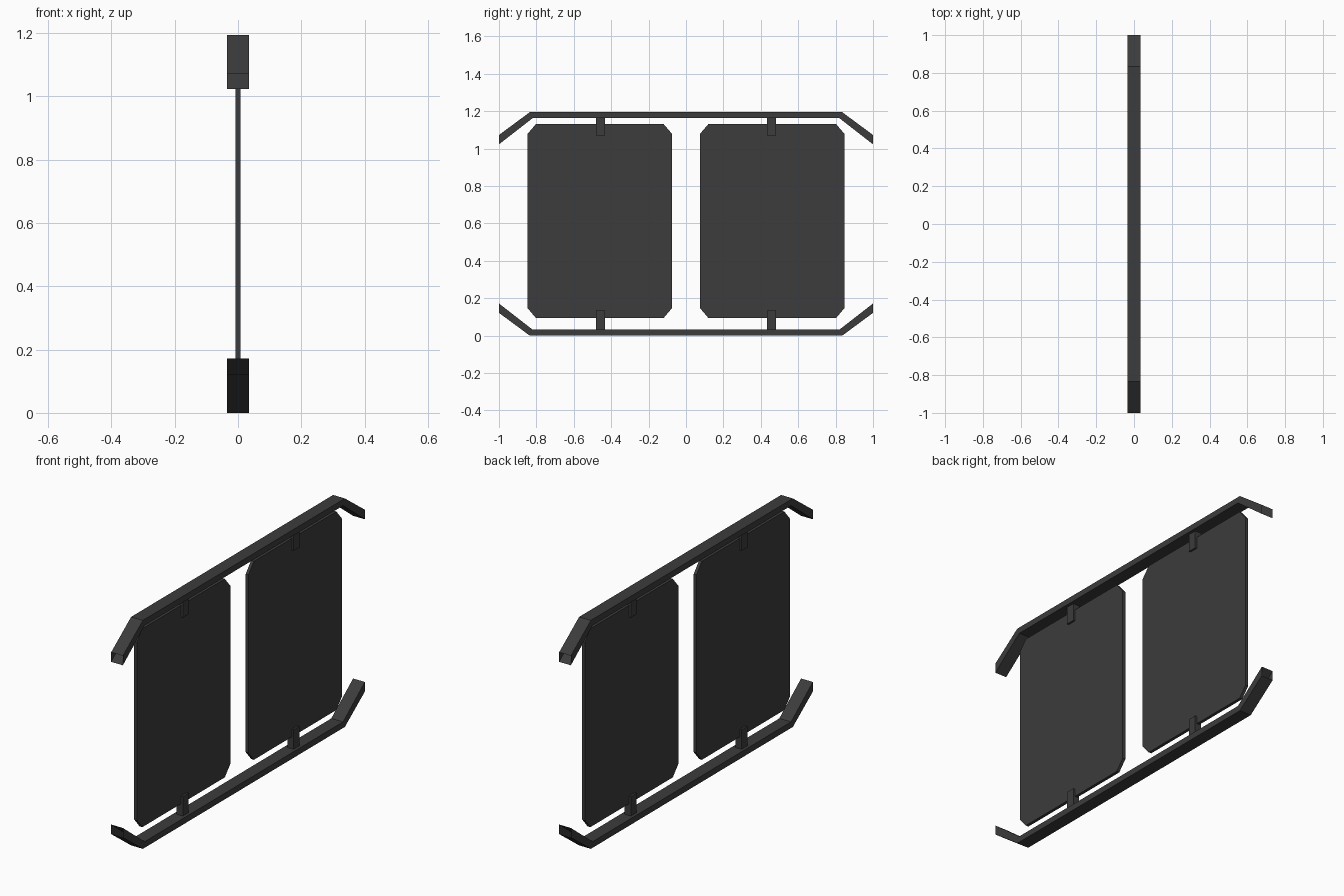
import bpy, bmesh

if "Cube" in bpy.data.objects:
    bpy.data.objects.remove(bpy.data.objects["Cube"])

H = 1.195  # total height

mat = bpy.data.materials.new("dark_grey")
mat.diffuse_color = (0.045, 0.045, 0.045, 1)
mat.use_nodes = True
mat.node_tree.nodes["Principled BSDF"].inputs["Base Color"].default_value = mat.diffuse_color


def extrude_profile(name, pts, half, open_edges=()):
    """Extrude a (y, z) outline across x; skip the side walls listed in open_edges."""
    bm = bmesh.new()
    a = [bm.verts.new((-half, y, z)) for y, z in pts]
    b = [bm.verts.new((half, y, z)) for y, z in pts]
    bm.faces.new(a)
    bm.faces.new(b[::-1])
    n = len(pts)
    for i in range(n):
        if i not in open_edges:
            j = (i + 1) % n
            bm.faces.new((a[j], a[i], b[i], b[j]))
    bmesh.ops.recalc_face_normals(bm, faces=bm.faces[:])
    me = bpy.data.meshes.new(name)
    bm.to_mesh(me)
    bm.free()
    ob = bpy.data.objects.new(name, me)
    me.materials.append(mat)
    bpy.context.collection.objects.link(ob)
    return ob


# Bent hollow rails, open at both ends
outer = [(-1, 1.073), (-0.835, H), (0.835, H), (1, 1.073)]
inner = [(1, 1.023), (0.82, 1.163), (-0.82, 1.163), (-1, 1.023)]
top = outer + inner
extrude_profile("top_rail", top, 0.034, (3, 7))
extrude_profile("bottom_rail", [(y, H - z) for y, z in top], 0.034, (3, 7))

for side, s in (("left", -1), ("right", 1)):
    # Panel with chamfered corners
    y0, y1, z0, z1, cy, cz = 0.075, 0.847, 0.094, 1.132, 0.045, 0.053
    outline = [(y0 + cy, z0), (y1 - cy, z0), (y1, z0 + cz), (y1, z1 - cz),
               (y1 - cy, z1), (y0 + cy, z1), (y0, z1 - cz), (y0, z0 + cz)]
    extrude_profile(side + "_panel", [(s * y, z) for y, z in outline], 0.008)

    # Clips holding the panel to the rails
    for level, za, zb in (("lower", 0.032, 0.134), ("upper", 1.07, 1.163)):
        clip = [(0.434, za), (0.481, za), (0.481, zb), (0.434, zb)]
        extrude_profile(f"{side}_{level}_clip", [(s * y, z) for y, z in clip], 0.018)
